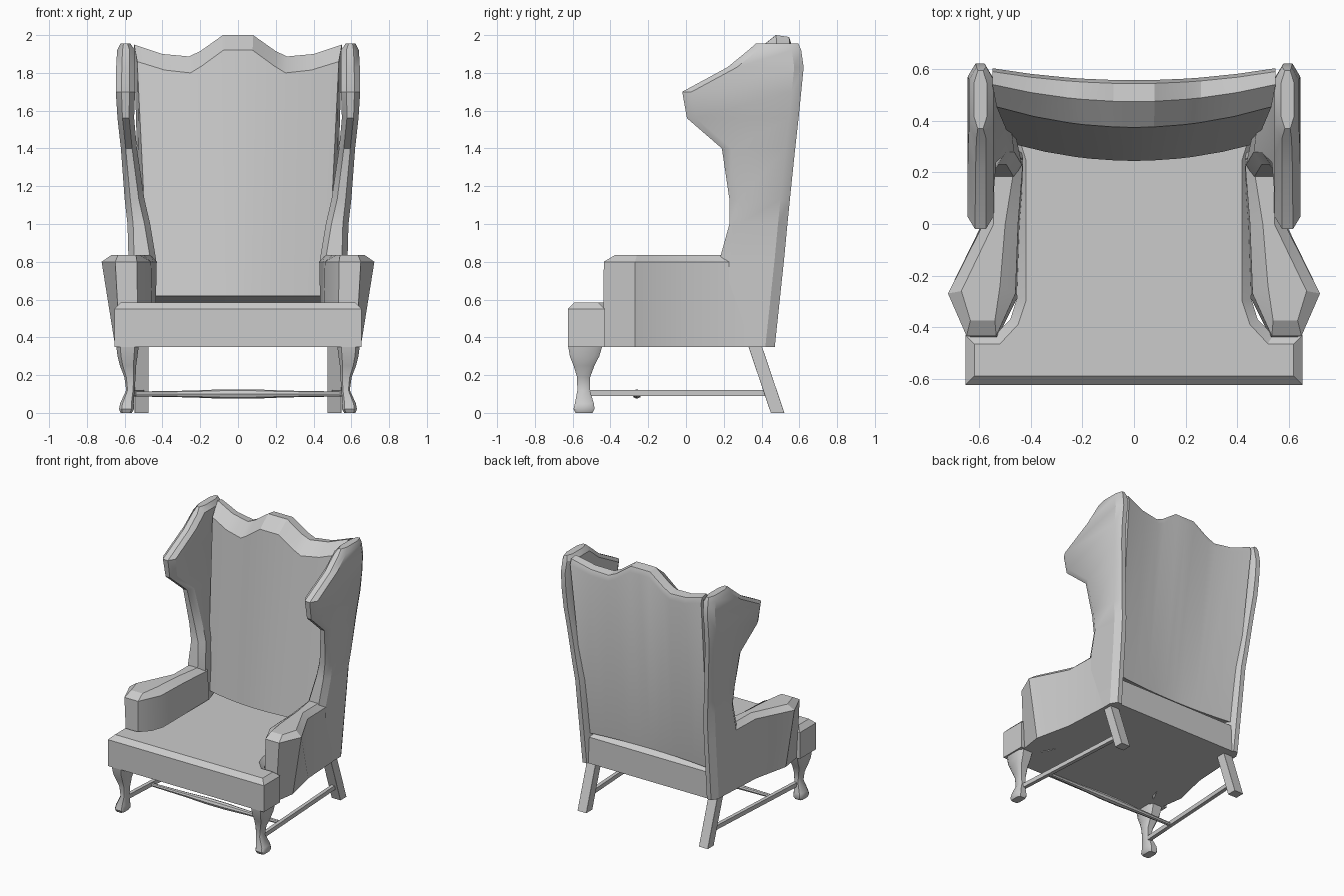
import bpy, bmesh, math

cube = bpy.data.objects.get("Cube")
if cube:
    bpy.data.objects.remove(cube, do_unlink=True)

grey = bpy.data.materials.new("plain grey")
grey.use_nodes = True
grey.diffuse_color = (0.6, 0.6, 0.6, 1)
grey.node_tree.nodes["Principled BSDF"].inputs["Base Color"].default_value = (0.6, 0.6, 0.6, 1)


def loft(name, rings, side=1, angle=30):
    """Skin a list of closed rings, cap both ends, optionally mirror in x."""
    bm = bmesh.new()
    rows = [[bm.verts.new((x * side, y, z)) for x, y, z in ring] for ring in rings]
    n = len(rows[0])
    for a, b in zip(rows, rows[1:]):
        for i in range(n):
            j = (i + 1) % n
            bm.faces.new((a[i], a[j], b[j], b[i]))
    bm.faces.new(rows[0])
    bm.faces.new(rows[-1])
    bmesh.ops.recalc_face_normals(bm, faces=bm.faces)
    mesh = bpy.data.meshes.new(name)
    bm.to_mesh(mesh)
    bm.free()
    mesh.materials.append(grey)
    mesh.shade_smooth()
    mesh.set_sharp_from_angle(angle=math.radians(angle))
    obj = bpy.data.objects.new(name, mesh)
    bpy.context.collection.objects.link(obj)
    return obj


def level(points, z):
    return [(x, y, z) for x, y in points]


def block(cx, cy, rx, ry, z, cut=0.35):
    """Rectangle ring with clipped corners."""
    k = 1 - cut
    corners = [(k, -1), (1, -k), (1, k), (k, 1), (-k, 1), (-1, k), (-1, -k), (-k, -1)]
    return [(cx + a * rx, cy + b * ry, z) for a, b in corners]


def mirrored(half):
    return half + [(-x, y) for x, y in reversed(half)]


# T-shaped seat with chamfered top
seat_low = mirrored([(0.655, -0.625), (0.655, -0.43), (0.54, -0.43),
                     (0.48, -0.37), (0.455, -0.29), (0.455, 0.25), (0.5, 0.46)])
seat_top = mirrored([(0.62, -0.59), (0.62, -0.465), (0.52, -0.465),
                     (0.45, -0.39), (0.42, -0.3), (0.42, 0.25), (0.47, 0.41)])
loft("seat", [level(seat_low, 0.35), level(seat_low, 0.55), level(seat_top, 0.585)])

# Backrest: vertical sections swept across the width, bowed to the front
columns = [(0, 2.0, 1.92), (0.08, 2.0, 1.92), (0.2, 1.915, 1.835), (0.26, 1.887, 1.8),
           (0.4, 1.9, 1.815), (0.55, 1.95, 1.86)]
columns = [(-x, t, f) for x, t, f in reversed(columns[1:])] + columns
sections = []
for x, top, front in columns:
    bow = 0.055 * (x / 0.5) ** 2
    low = x * 0.86
    sections.append([(low, 0.245 + bow, 0.62),
                     (x * 0.97, 0.375 + bow * 1.2, front),
                     (x, 0.475 + bow, top),
                     (x, 0.545 + bow * 0.7, top - 0.01),
                     (x, 0.558 + bow * 0.7, top - 0.05),
                     (x * 0.93, 0.425 + bow * 0.5, 0.58)])
loft("backrest", sections)


def wing_ring(z, front, back, inner, outer):
    c = min(0.03, 0.3 * (outer - inner))
    d = min(0.05, 0.25 * (back - front))
    rear = max(inner, outer - 0.095)
    return [(inner + c, front, z), (outer - c, front, z), (outer, front + d, z),
            (outer, back - d, z), (outer - c, back, z), (rear + c, back, z),
            (rear, back - d, z), (inner, front + d, z)]


# Wing rows: height, front, back, inner side, outer side
wing_rows = [(0.35, 0.17, 0.47, 0.44, 0.57), (0.82, 0.18, 0.52, 0.435, 0.58),
             (1.0, 0.23, 0.537, 0.465, 0.585), (1.13, 0.23, 0.55, 0.495, 0.6),
             (1.4, 0.19, 0.578, 0.535, 0.62), (1.56, 0.005, 0.596, 0.55, 0.638),
             (1.7, -0.02, 0.61, 0.545, 0.647), (1.83, 0.22, 0.623, 0.545, 0.645),
             (1.92, 0.33, 0.61, 0.545, 0.64), (1.955, 0.37, 0.595, 0.57, 0.622)]

# Arm plans, from the rear outside round the front to the rear inside
arm_low = [(0.57, 0.35), (0.59, 0.0), (0.65, -0.27), (0.625, -0.44),
           (0.53, -0.44), (0.45, -0.28), (0.44, 0.0), (0.44, 0.3)]
arm_rim = [(0.575, 0.35), (0.585, 0.0), (0.722, -0.27), (0.65, -0.435),
           (0.535, -0.435), (0.46, -0.27), (0.45, 0.0), (0.43, 0.25)]
arm_top = [(0.54, 0.35), (0.545, 0.0), (0.67, -0.26), (0.635, -0.375),
           (0.54, -0.375), (0.52, -0.24), (0.5, 0.0), (0.46, 0.25)]

# Cabriole leg rows: height, centre x, centre y, half width, half depth
leg_rows = [(0.0, 0.592, -0.54, 0.03, 0.045), (0.02, 0.59, -0.54, 0.04, 0.056),
            (0.05, 0.588, -0.538, 0.036, 0.05), (0.12, 0.57, -0.542, 0.022, 0.033),
            (0.19, 0.572, -0.542, 0.03, 0.035), (0.25, 0.582, -0.54, 0.043, 0.055),
            (0.3, 0.585, -0.537, 0.053, 0.078), (0.36, 0.585, -0.533, 0.06, 0.092)]

for side, word in ((1, "left"), (-1, "right")):
    loft(word + "_wing", [wing_ring(*row) for row in wing_rows], side)
    loft(word + "_arm", [level(arm_low, 0.35), level(arm_rim, 0.8),
                         level(arm_top, 0.836)], side)
    loft(word + "_front_leg", [block(x, y, rx, ry, z) for z, x, y, rx, ry in leg_rows],
         side, 40)
    # Raked square rear leg
    loft(word + "_rear_leg", [block(0.51, y, 0.037, 0.036, z, 0.02)
                              for y, z in ((0.485, 0), (0.36, 0.37))], side)
    # Slim side stretcher
    loft(word + "_side_stretcher",
         [[(x + a * 0.014, y, 0.105 + b * 0.016)
           for a, b in ((-1, -1), (1, -1), (1, 1), (-1, 1))]
          for x, y in ((0.565, -0.53), (0.51, 0.44))], side)

# Cross stretcher, swelling toward the middle
loft("cross_stretcher",
     [[(x, -0.26 + r * math.cos(t * math.pi / 4), 0.1 + r * math.sin(t * math.pi / 4))
       for t in range(8)]
      for x, r in ((-0.55, 0.013), (-0.25, 0.018), (-0.08, 0.025),
                   (0.08, 0.025), (0.25, 0.018), (0.55, 0.013))])
